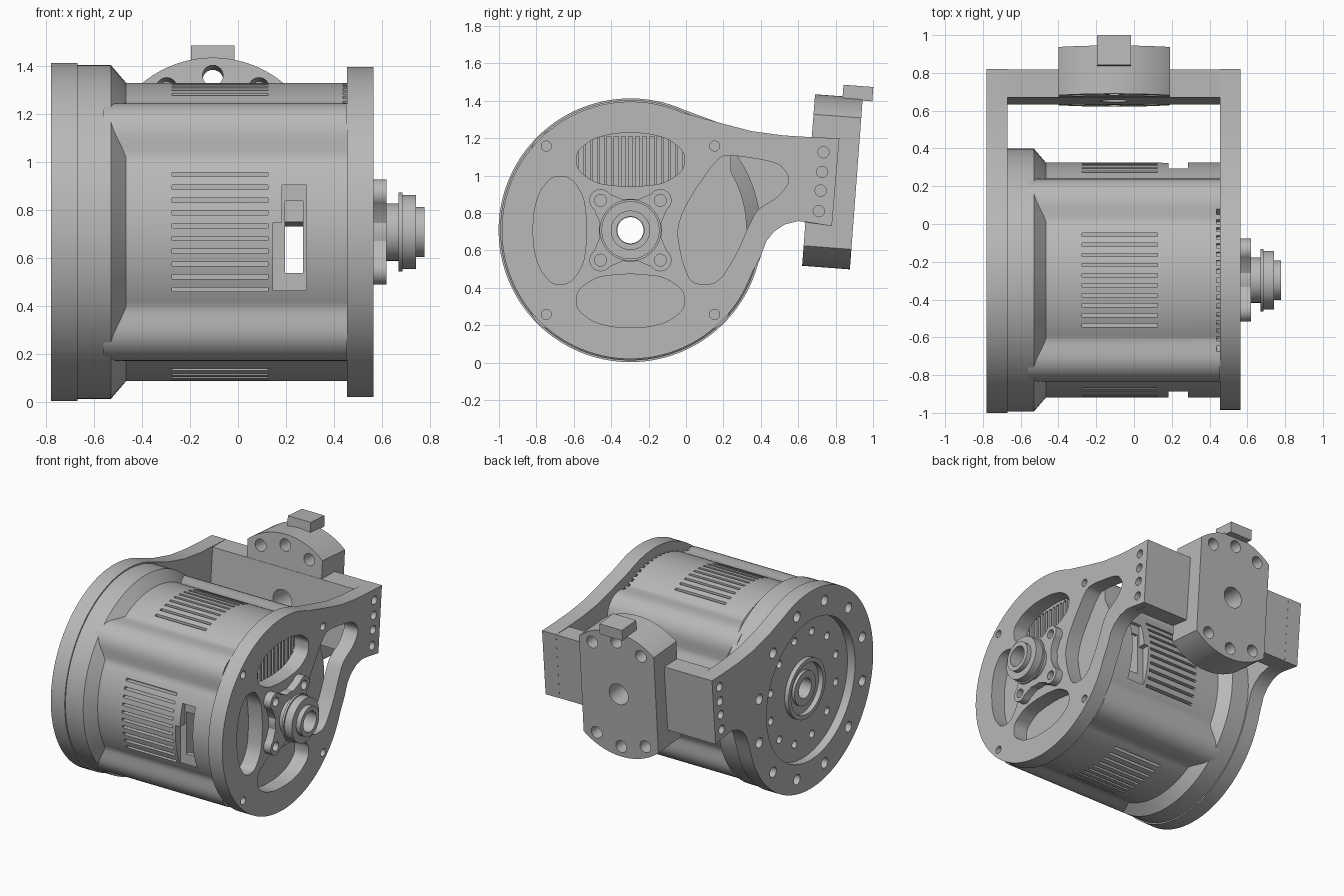
import bpy, bmesh
from math import sin, cos, pi, sqrt, radians
from mathutils import Matrix

if "Cube" in bpy.data.objects:
    bpy.data.objects.remove(bpy.data.objects["Cube"], do_unlink=True)

grey = bpy.data.materials.new("machined grey")
grey.use_nodes = True
colour = (0.48, 0.48, 0.48, 1)
grey.diffuse_color = colour
grey.node_tree.nodes["Principled BSDF"].inputs["Base Color"].default_value = colour

CY, CZ = -0.297, 0.708                      # main axis, running along x
AXIS = Matrix.Translation((0, CY, CZ))
WORLD = Matrix.Identity(4)
parts = []


def finish(name, bm, matrix):
    bm.transform(matrix)
    bmesh.ops.recalc_face_normals(bm, faces=bm.faces)
    mesh = bpy.data.meshes.new(name)
    bm.to_mesh(mesh)
    bm.free()
    mesh.materials.append(grey)
    ob = bpy.data.objects.new(name, mesh)
    bpy.context.collection.objects.link(ob)
    parts.append(ob)
    return ob


def prism(name, pts, x0, x1, matrix=AXIS):
    """Extrude a (y, z) outline along x."""
    bm = bmesh.new()
    a = [bm.verts.new((x0, y, z)) for y, z in pts]
    b = [bm.verts.new((x1, y, z)) for y, z in pts]
    bm.faces.new(a)
    bm.faces.new(b)
    for i in range(len(a)):
        bm.faces.new((a[i - 1], a[i], b[i], b[i - 1]))
    return finish(name, bm, matrix)


def lathe(name, profile, n=96):
    """Revolve a closed (x, radius) profile around the main axis."""
    bm = bmesh.new()
    rings = [[bm.verts.new((x, r * cos(2 * pi * i / n), r * sin(2 * pi * i / n)))
              for i in range(n)] for x, r in profile]
    for k in range(len(rings)):
        p, q = rings[k - 1], rings[k]
        for i in range(n):
            bm.faces.new((p[i - 1], p[i], q[i], q[i - 1]))
    return finish(name, bm, AXIS)


def arc(r, a0=0, a1=360, n=24, c=(0, 0)):
    """Points along an arc; a full turn leaves out the repeated end."""
    steps = n if a1 - a0 == 360 else n - 1
    angles = [radians(a0 + (a1 - a0) * i / steps) for i in range(n)]
    return [(c[0] + r * cos(t), c[1] + r * sin(t)) for t in angles]


def rect(y0, y1, z0, z1):
    return [(y0, z0), (y1, z0), (y1, z1), (y0, z1)]


def rounded(pts, times=3):
    for _ in range(times):
        pts = [(p[0] * (1 - f) + q[0] * f, p[1] * (1 - f) + q[1] * f)
               for p, q in zip(pts, pts[1:] + pts[:1]) for f in (0.2, 0.8)]
    return pts


def hole(r, x0, x1, c=(0, 0), matrix=AXIS):
    return prism("cutter", arc(r, c=c), x0, x1, matrix)


def cut(targets, cutters):
    """Subtract all cutters from each target, then delete them."""
    bm = bmesh.new()
    for c in cutters:
        bm.from_mesh(c.data)
        parts.remove(c)
        bpy.data.objects.remove(c, do_unlink=True)
    tool = finish("cutter", bm, WORLD)
    parts.remove(tool)
    for ob in targets:
        mod = ob.modifiers.new("cut", "BOOLEAN")
        mod.operation, mod.solver, mod.object = "DIFFERENCE", "EXACT", tool
        bpy.context.view_layer.update()
        deps = bpy.context.evaluated_depsgraph_get()
        mesh = bpy.data.meshes.new_from_object(ob.evaluated_get(deps))
        ob.modifiers.clear()
        ob.data = mesh
    bpy.data.objects.remove(tool, do_unlink=True)


# Motor body: round drum with four rounded corner ribs
def body_radius(t, half=0.537, fillet=0.14):
    c, s = sorted((abs(cos(t)), abs(sin(t))), reverse=True)
    k = half - fillet
    r = half / c
    if r * s > k:
        r = k * (c + s) + sqrt((k * (c + s)) ** 2 - 2 * k * k + fillet ** 2)
    return max(0.622, r)


angles = [2 * pi * i / 180 for i in range(180)]
body = prism("motor_body", [(body_radius(t) * cos(t), body_radius(t) * sin(t))
                            for t in angles], -0.56, 0.455)
cut([body], [prism("cutter", arc(0.56, n=64), 0.19, 0.40)])
cut([body], [hole(0.075, -0.6, 0.5)])

# Cooling slots on four sides
slots = []
for k in range(4):
    turn = AXIS @ Matrix.Rotation(k * pi / 2, 4, "X")
    for i in range(10):
        z = -0.24 + 0.0533 * i
        slots.append(prism("cutter", rect(-0.7, -0.545, z - 0.009, z + 0.009),
                           -0.275, 0.125, turn))
# End cap grille and the row of notches along its upper edge
for i in range(15):
    y = -0.266 + 0.038 * i
    slots.append(prism("cutter", rect(y - 0.011, y + 0.011, 0.23, 0.5), 0.42, 0.5))
for i in range(17):
    turn = AXIS @ Matrix.Rotation(radians(-34 + 4.25 * i), 4, "X")
    slots.append(prism("cutter", rect(-0.012, 0.012, 0.6, 0.75), 0.437, 0.5, turn))
cut([body], slots)

# Connector windows, front and back
for side in (1, -1):
    flip = AXIS @ Matrix.Diagonal((1, side, 1, 1))
    cut([body], [prism("cutter", rect(-0.7, -0.565, -0.243, 0.197), 0.183, 0.285, flip)])
    cut([body], [prism("cutter", rect(-0.7, -0.565, -0.243, 0.04), 0.147, 0.2, flip)])
    cut([body], [prism("cutter", rect(-0.7, -0.45, -0.17, 0.13), 0.195, 0.272, flip)])

# Gear housing with the recessed output face
housing = lathe("gear_housing", [
    (-0.735, 0.07), (-0.735, 0.12), (-0.715, 0.12), (-0.715, 0.18), (-0.75, 0.18),
    (-0.75, 0.21), (-0.72, 0.21), (-0.72, 0.5), (-0.67, 0.5), (-0.67, 0.696),
    (-0.53, 0.696), (-0.465, 0.62), (-0.465, 0.07)])
cut([housing], [hole(0.027, -0.8, -0.68, c) for c in arc(0.38, 15, 375, 12)])


# Side plates of the bracket: disc blended into a rearward arm
def plate(name, r, x0, x1):
    arm_low = [(0.40, 0.57), (0.43, 0.65), (0.47, 0.70), (0.53, 0.74), (0.60, 0.757),
               (0.66, 0.75), (0.78, 0.73)]
    arm_top = [(0.82, 1.2), (0.68, 1.205), (0.52, 1.215), (0.35, 1.238), (0.17, 1.285)]
    outline = arc(r, 66, 340, 84, (CY, CZ)) + arm_low + arm_top
    return prism(name, outline, x0, x1, WORLD)


BOLTS = ((0.735, 1.125), (0.728, 1.02), (0.72, 0.92), (0.71, 0.81))
left = plate("gear_side_plate", 0.705, -0.78, -0.67)
cut([left], [prism("cutter", arc(0.5, n=96), -0.8, -0.6)]
    + [hole(0.036, -0.8, -0.72, c) for c in arc(0.602, 15, 375, 12)]
    + [hole(0.03, -0.8, -0.7, c, WORLD) for c in BOLTS])

right = plate("shaft_side_plate", 0.688, 0.455, 0.565)
half = [(0.05, 0.235), (0.18, 0.25), (0.285, 0.32), (0.29, 0.42), (0.2, 0.49), (0.08, 0.52)]
pocket = half + [(-y, z) for y, z in reversed(half)]
cutters = [prism("cutter", rounded(pocket), 0.44, 0.6,
                 AXIS @ Matrix.Rotation(k * pi / 2, 4, "X")) for k in range(3)]
arm_pocket = [(0.17, 1.10), (0.25, 1.11), (0.5, 1.07), (0.56, 0.98), (0.5, 0.89),
              (0.38, 0.82), (0.33, 0.72), (0.27, 0.58), (0.17, 0.42), (0.03, 0.42),
              (-0.02, 0.54), (-0.05, 0.71), (0.0, 0.85)]
cutters.append(prism("cutter", rounded(arm_pocket), 0.44, 0.6, WORLD))
cutters.append(hole(0.08, 0.44, 0.6))
cutters += [hole(0.027, 0.5, 0.6, (y, z)) for y in (-0.45, 0.45) for z in (-0.45, 0.45)]
cutters += [hole(0.03, 0.5, 0.6, c, WORLD) for c in BOLTS]
cut([right], cutters)

# Rear bridge between the arms
bridge = prism("rear_bridge", [(0.67, 1.2), (0.819, 1.199), (0.779, 0.731), (0.632, 0.75)],
               -0.71, 0.51, WORLD)

# Tilted mounting disc with flat sides, and its locating tab
TILT = (Matrix.Translation((-0.105, 0.783, 0.967)) @ Matrix.Rotation(-0.075, 4, "X")
        @ Matrix.Rotation(pi / 2, 4, "Z"))
mount = prism("mounting_disc", arc(0.46, 50, 130, 24) + arc(0.46, 230, 310, 24),
              -0.128, 0.128, TILT)
cut([mount, bridge], [hole(0.075, -0.3, 0.3, matrix=TILT)]
    + [hole(0.043, -0.3, 0.3, c, TILT)
       for a in (60, 240) for c in arc(0.385, a, a + 60, 3)])
prism("locating_tab", rect(-0.09, 0.09, 0.445, 0.522), 0.02, 0.18, TILT)

# Four-lobed hub flange
lobes = []
for k in range(4):
    a = 45 + 90 * k
    lobes += arc(0.06, a - 100, a + 100, 15, (0.226 * cos(radians(a)), 0.226 * sin(radians(a))))
    lobes += arc(0.168, a + 32, a + 58, 5)
hub = prism("hub_flange", lobes, 0.56, 0.62)
cut([hub], [hole(0.08, 0.5, 0.7)] + [hole(0.032, 0.5, 0.7, c) for c in arc(0.226, 45, 405, 4)])

# Hollow stepped shaft end
lathe("shaft_end", [(0.5, 0.12), (0.67, 0.12), (0.67, 0.165), (0.685, 0.165), (0.685, 0.155),
                    (0.742, 0.155), (0.742, 0.105), (0.777, 0.105), (0.777, 0.073),
                    (0.5, 0.073)], 64)

# Smooth curved walls, keep machined edges crisp
bpy.ops.object.select_all(action="DESELECT")
for ob in parts:
    ob.select_set(True)
bpy.context.view_layer.objects.active = parts[0]
bpy.ops.object.shade_smooth_by_angle(angle=radians(28))
